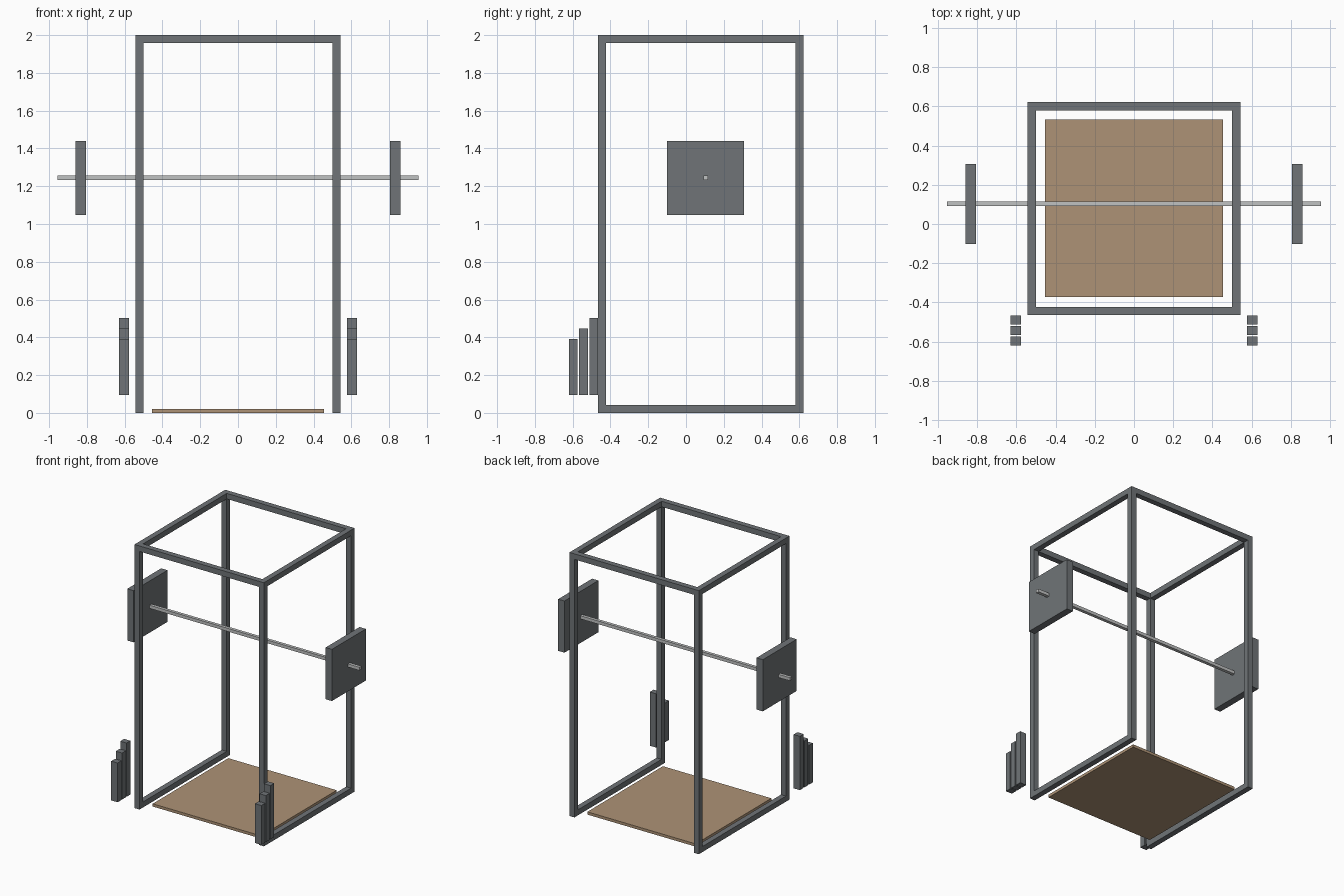
import bpy
import bmesh

default = bpy.data.objects.get("Cube")
if default:
    bpy.data.objects.remove(default, do_unlink=True)


def make_material(name, color):
    mat = bpy.data.materials.new(name)
    mat.use_nodes = True
    mat.diffuse_color = color
    mat.node_tree.nodes["Principled BSDF"].inputs["Base Color"].default_value = color
    return mat


steel = make_material("dark grey steel", (0.16, 0.175, 0.185, 1))
chrome = make_material("light grey metal", (0.53, 0.54, 0.54, 1))
wood = make_material("tan wood", (0.42, 0.29, 0.18, 1))


def box(name, xs, ys, zs, mat):
    """Flat-shaded box spanning the given (min, max) ranges."""
    bm = bmesh.new()
    bmesh.ops.create_cube(bm, size=1)
    for v in bm.verts:
        v.co = [r[0] if c < 0 else r[1] for c, r in zip(v.co, (xs, ys, zs))]
    mesh = bpy.data.meshes.new(name)
    bm.to_mesh(mesh)
    bm.free()
    mesh.materials.append(mat)
    obj = bpy.data.objects.new(name, mesh)
    bpy.context.collection.objects.link(obj)
    return obj


# Frame dimensions
W, T, H = 0.543, 0.042, 2.0
FRONT, BACK = -0.465, 0.622
ends = {"front": (FRONT, FRONT + T), "back": (BACK - T, BACK)}

for side, s in (("left", 1), ("right", -1)):
    def span(a, b):
        return tuple(sorted((s * a, s * b)))

    # Upright posts and the side rails between them
    for end, ys in ends.items():
        box(f"{side}_{end}_post", span(W - T, W), ys, (0, H), steel)
    between = (FRONT + T, BACK - T)
    box(f"{side}_bottom_rail", span(W - T, W), between, (0, T), steel)
    box(f"{side}_top_rail", span(W - T, W), between, (H - T, H), steel)

    # Square weight on the bar
    box(f"{side}_bar_weight", span(0.806, 0.859), (-0.101, 0.306), (1.048, 1.44), steel)

    # Stored weights, stepping down towards the front
    for i in range(3):
        y = -0.466 - 0.054 * i
        box(f"{side}_stored_weight_{i + 1}", span(0.577, 0.63),
            (y - 0.046, y), (0.094, 0.502 - 0.055 * i), steel)

# Top cross rails
for end, ys in ends.items():
    box(f"{end}_top_rail", (T - W, W - T), ys, (H - T, H), steel)

# Lifting bar and floor board
box("lifting_bar", (-0.955, 0.955), (0.092, 0.116), (1.232, 1.256), chrome)
box("floor_board", (-0.455, 0.455), (-0.373, 0.533), (0, 0.021), wood)
